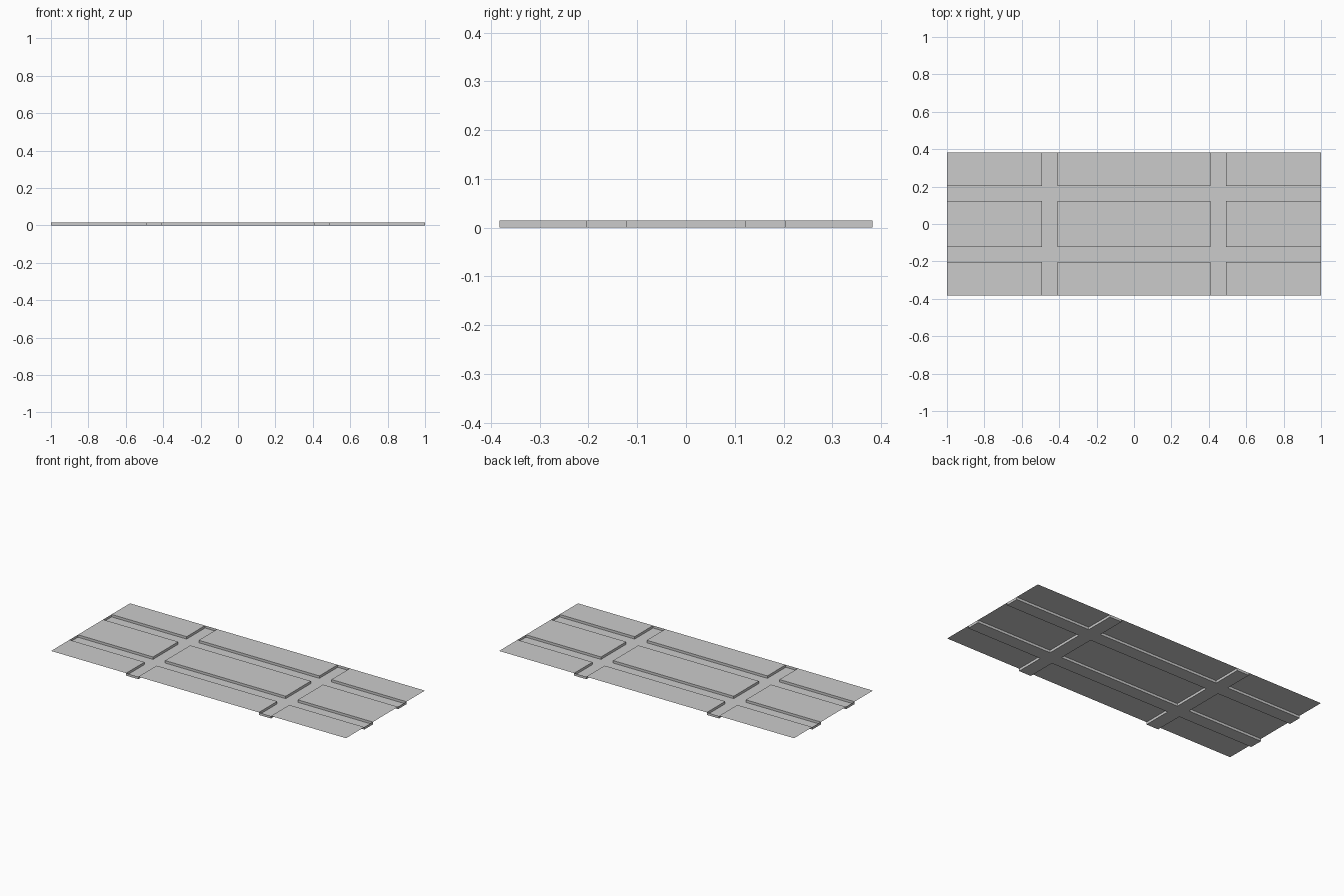
import bpy, bmesh

if "Cube" in bpy.data.objects:
    bpy.data.objects.remove(bpy.data.objects["Cube"])

TOP = 0.015
XS = [-1.0, -0.491, -0.409, 0.409, 0.491, 1.0]
YS = [-0.382, -0.204, -0.122, 0.122, 0.204, 0.382]

# Flat sheet divided into city blocks and road strips
bm = bmesh.new()
verts = [[bm.verts.new((x, y, TOP)) for y in YS] for x in XS]
roads = []
for i in range(5):
    for j in range(5):
        face = bm.faces.new((verts[i][j], verts[i + 1][j],
                             verts[i + 1][j + 1], verts[i][j + 1]))
        # Odd rows and columns are streets
        if i % 2 or j % 2:
            roads.append(face)

# Sink the street network, with curb walls and closed ends
result = bmesh.ops.extrude_face_region(bm, geom=roads)
sunk = [g for g in result["geom"] if isinstance(g, bmesh.types.BMVert)]
bmesh.ops.translate(bm, verts=sunk, vec=(0, 0, -TOP))
old = [f for f in roads if f.is_valid and
       all(v.co.z > TOP / 2 for v in f.verts)]
if old:
    bmesh.ops.delete(bm, geom=old, context='FACES')

mesh = bpy.data.meshes.new("street_grid")
bm.to_mesh(mesh)
bm.free()
obj = bpy.data.objects.new("street_grid", mesh)
bpy.context.collection.objects.link(obj)
